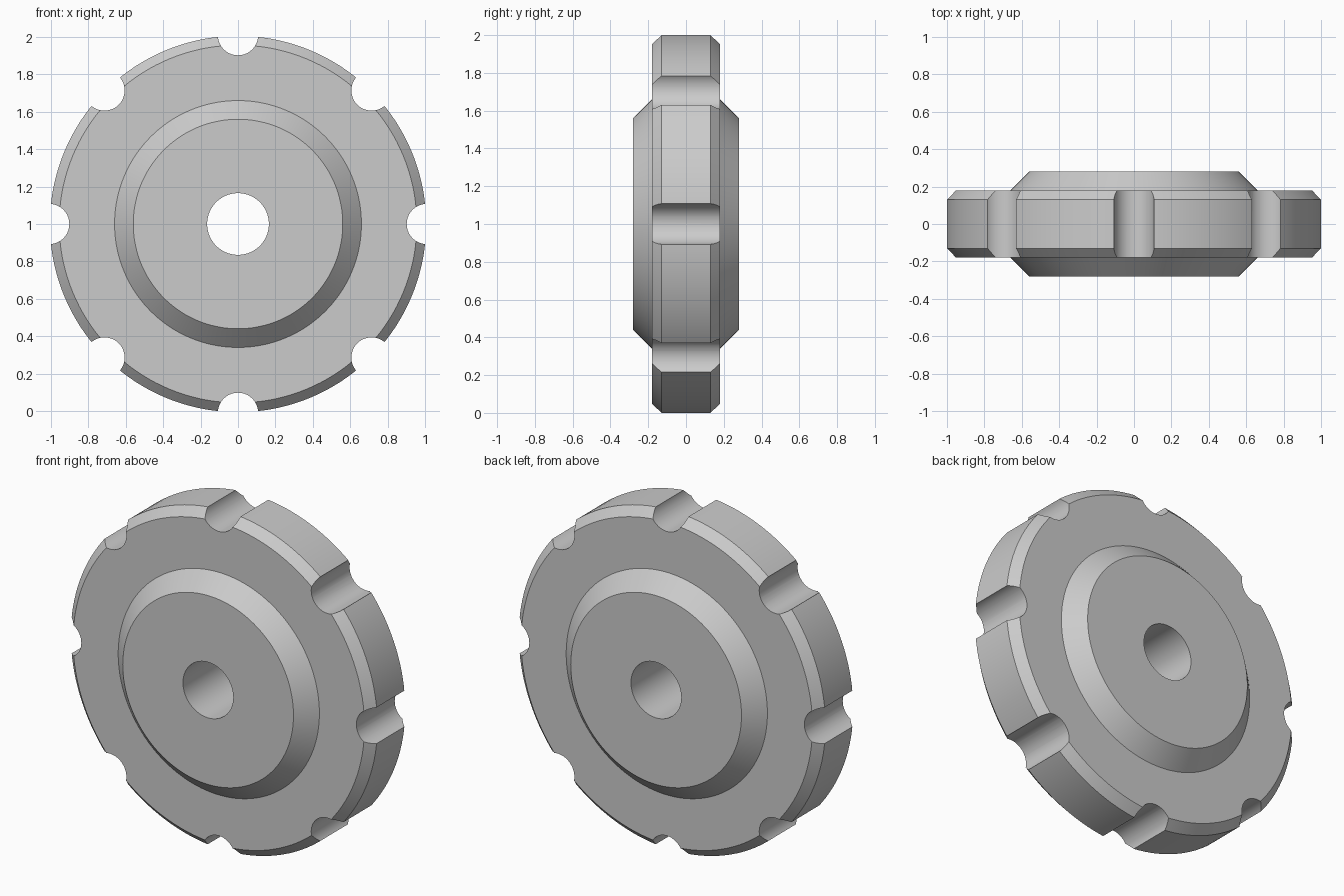
import bpy, bmesh, math
from mathutils import Matrix, Vector

cube = bpy.data.objects.get("Cube")
if cube:
    bpy.data.objects.remove(cube, do_unlink=True)

CENTRE = Vector((0, 0, 1))
SEGMENTS = 144
NOTCHES = 8
NOTCH_RADIUS = 0.108
NOTCH_OFFSET = 1.01

# Plain grey finish
grey = bpy.data.materials.new("plain_grey")
grey.use_nodes = True
grey.diffuse_color = (0.6, 0.6, 0.6, 1)
grey.node_tree.nodes["Principled BSDF"].inputs["Base Color"].default_value = (0.6, 0.6, 0.6, 1)


def add_object(name, bm):
    bmesh.ops.recalc_face_normals(bm, faces=bm.faces[:])
    mesh = bpy.data.meshes.new(name)
    bm.to_mesh(mesh)
    bm.free()
    mesh.materials.append(grey)
    obj = bpy.data.objects.new(name, mesh)
    bpy.context.collection.objects.link(obj)
    return obj


# Half section as (radius, y): bore, raised hub bevel, disc face, rim bevel
half = [(0.165, 0.28), (0.56, 0.28), (0.66, 0.18), (0.956, 0.18), (1.006, 0.13)]
section = half + [(r, -y) for r, y in reversed(half)]

# Turned disc, spun about the y axis
bm = bmesh.new()
rings = []
for i in range(SEGMENTS):
    a = math.tau * i / SEGMENTS
    rings.append([bm.verts.new(CENTRE + Vector((r * math.cos(a), y, r * math.sin(a))))
                  for r, y in section])
for i, ring in enumerate(rings):
    after = rings[(i + 1) % SEGMENTS]
    for j in range(len(section)):
        k = (j + 1) % len(section)
        bm.faces.new((ring[j], ring[k], after[k], after[j]))
disc = add_object("notched_disc", bm)

# Round cutters for the rim notches
bm = bmesh.new()
for i in range(NOTCHES):
    a = math.tau * i / NOTCHES
    place = Matrix.Translation(CENTRE + NOTCH_OFFSET * Vector((math.cos(a), 0, math.sin(a))))
    bmesh.ops.create_cone(bm, cap_ends=True, segments=48, radius1=NOTCH_RADIUS,
                          radius2=NOTCH_RADIUS, depth=1,
                          matrix=place @ Matrix.Rotation(math.pi / 2, 4, "X"))
cutter = add_object("notch_cutter", bm)
cutter.hide_render = True

# Cut the notches and keep the bevel edges crisp
cut = disc.modifiers.new("notches", "BOOLEAN")
cut.operation = "DIFFERENCE"
cut.solver = "EXACT"
cut.object = cutter
bpy.ops.object.select_all(action="DESELECT")
disc.select_set(True)
bpy.context.view_layer.objects.active = disc
bpy.ops.object.modifier_apply(modifier=cut.name)
bpy.data.objects.remove(cutter, do_unlink=True)
bpy.ops.object.shade_smooth_by_angle(angle=math.radians(30))
